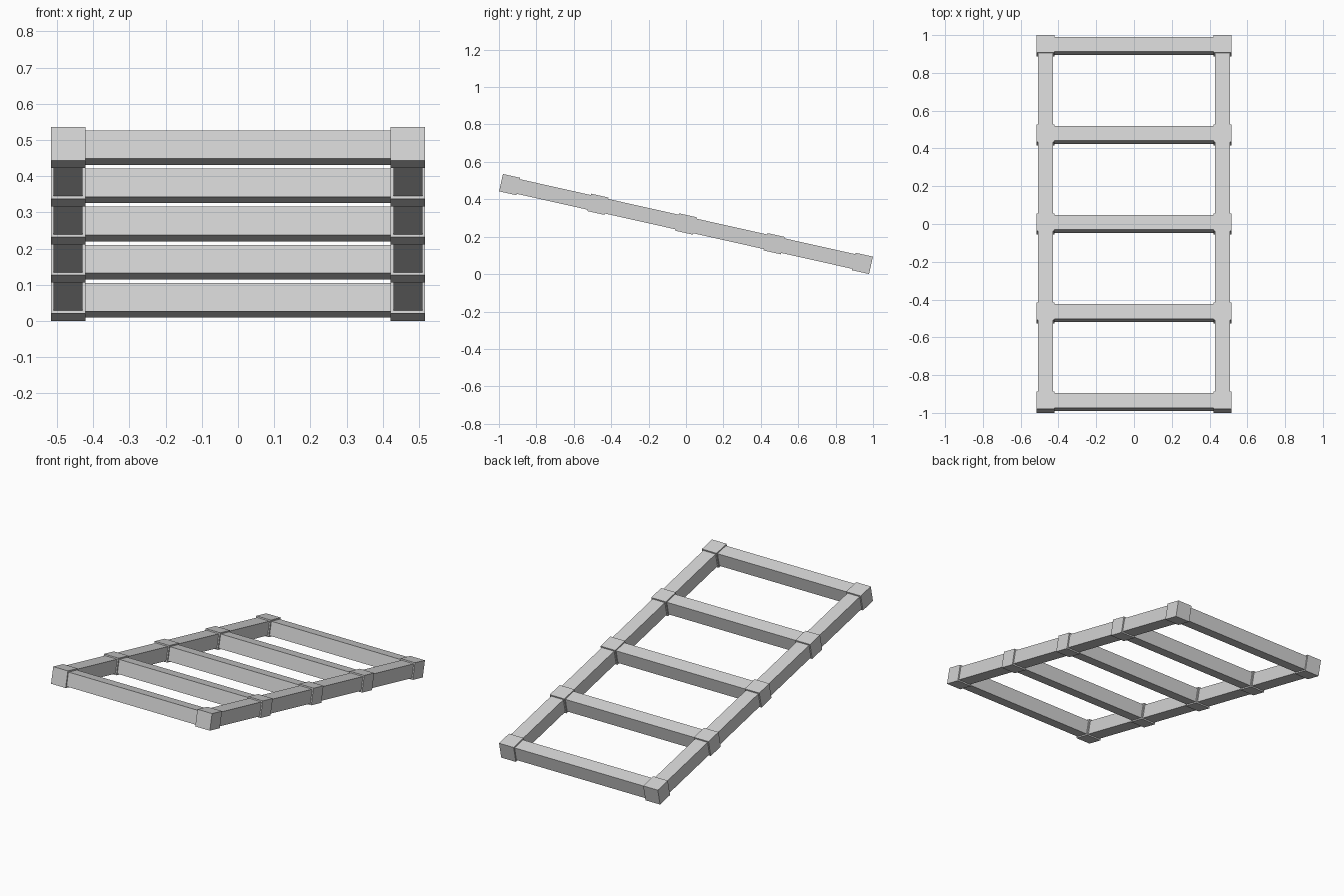
import bpy
import bmesh
import math
from mathutils import Matrix, Vector

cube = bpy.data.objects.get("Cube")
if cube:
    bpy.data.objects.remove(cube, do_unlink=True)

TILT = math.radians(12.6)
JOINT = 0.095      # corner and junction cube size
BAR = 0.08         # rail and rung thickness
RAIL_X = 0.469     # rail centre line
SPACING = 0.483    # distance between rungs along the slope

grey = bpy.data.materials.new("plain_grey")
grey.use_nodes = True
colour = (0.65, 0.65, 0.65, 1)
grey.diffuse_color = colour
grey.node_tree.nodes["Principled BSDF"].inputs["Base Color"].default_value = colour

# The frame is laid out flat, then every part is tilted with its front end raised
frame = Matrix.Translation((0, 0, 0.268)) @ Matrix.Rotation(-TILT, 4, "X")


def box(name, centre, size):
    mesh = bpy.data.meshes.new(name)
    bm = bmesh.new()
    bmesh.ops.create_cube(bm, size=1)
    bmesh.ops.scale(bm, vec=Vector(size), verts=bm.verts)
    bm.to_mesh(mesh)
    bm.free()
    mesh.materials.append(grey)
    obj = bpy.data.objects.new(name, mesh)
    bpy.context.collection.objects.link(obj)
    obj.matrix_world = frame @ Matrix.Translation(centre)


# Long side rails
for side, label in ((-1, "right"), (1, "left")):
    box(label + "_rail", (side * RAIL_X, 0, 0), (BAR, 4 * SPACING, BAR))

# Cross rungs with a thicker joint block at each end
for i in range(5):
    y = (i - 2) * SPACING
    box(f"rung_{i + 1}", (0, y, 0), (2 * RAIL_X, BAR, BAR))
    for side, label in ((-1, "right"), (1, "left")):
        box(f"{label}_joint_{i + 1}", (side * RAIL_X, y, 0), (JOINT, JOINT, JOINT))
